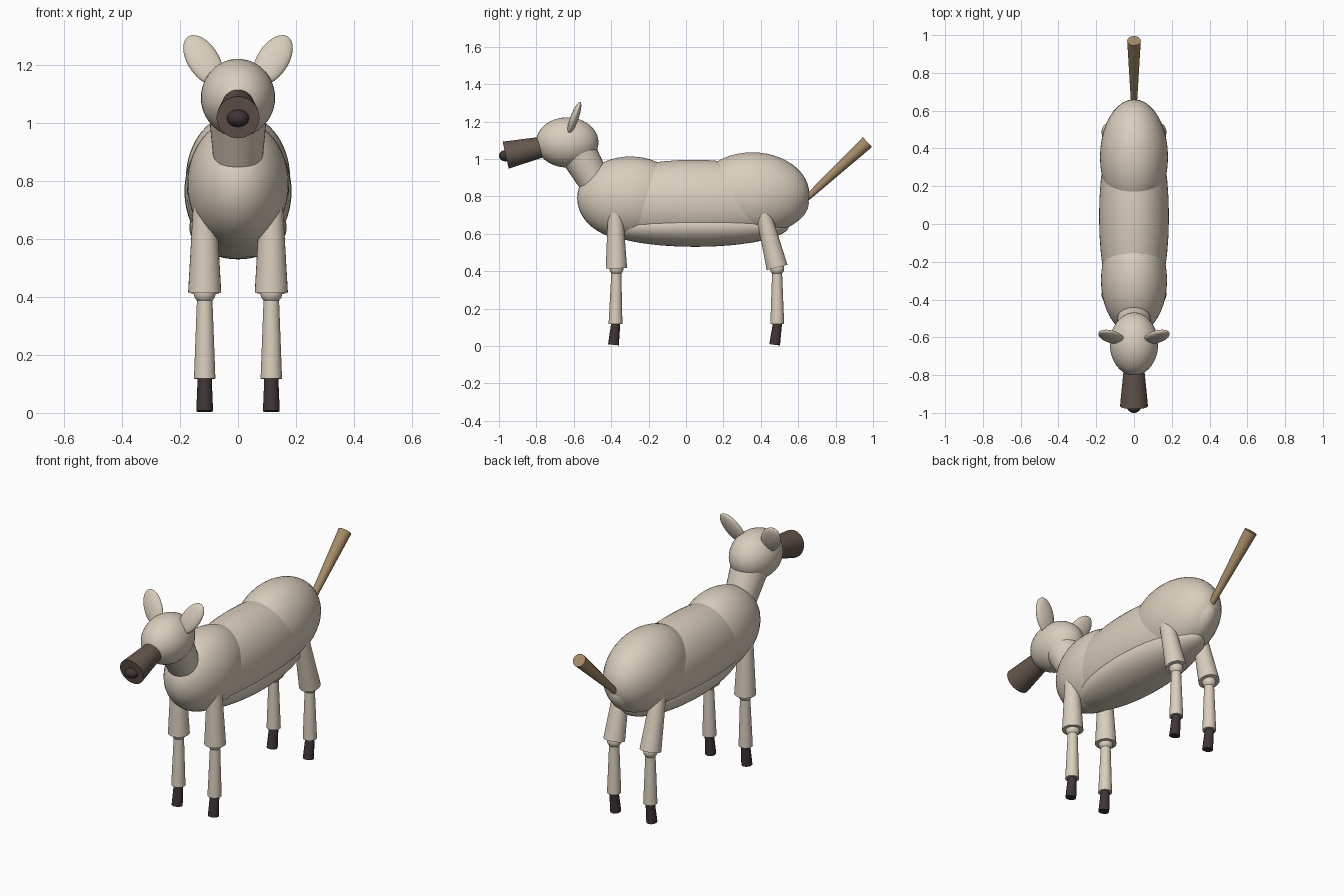
import bpy, math
from mathutils import Vector, Matrix

if "Cube" in bpy.data.objects:
    bpy.data.objects.remove(bpy.data.objects["Cube"])


def material(name, rgb):
    m = bpy.data.materials.new(name)
    m.diffuse_color = (*rgb, 1)
    m.use_nodes = True
    m.node_tree.nodes["Principled BSDF"].inputs["Base Color"].default_value = m.diffuse_color
    return m


COAT = material("coat", (0.70, 0.62, 0.51))
MUZZLE = material("muzzle", (0.13, 0.095, 0.075))
DARK = material("dark_horn", (0.05, 0.035, 0.035))
TAIL = material("tail", (0.38, 0.26, 0.14))


def finish(name, mat):
    ob = bpy.context.object
    ob.name = name
    ob.data.materials.append(mat)
    bpy.ops.object.shade_smooth_by_angle(angle=math.radians(40))
    return ob


def ellipsoid(name, center, radii, mat=COAT, rot=Matrix.Identity(4)):
    bpy.ops.mesh.primitive_uv_sphere_add(segments=40, ring_count=24, radius=1)
    ob = bpy.context.object
    ob.data.transform(Matrix.Translation(center) @ rot @ Matrix.Diagonal((*radii, 1)))
    return finish(name, mat)


def taper(name, p0, p1, r0, r1, mat=COAT):
    """Capped cone from p0 (radius r0) to p1 (radius r1)."""
    p0, p1 = Vector(p0), Vector(p1)
    d = p1 - p0
    bpy.ops.mesh.primitive_cone_add(vertices=32, radius1=r0, radius2=r1, depth=d.length)
    ob = bpy.context.object
    turn = d.to_track_quat('Z', 'Y').to_matrix().to_4x4()
    ob.data.transform(Matrix.Translation((p0 + p1) / 2) @ turn)
    return finish(name, mat)


# Torso
ellipsoid("barrel", (0, 0.04, 0.765), (0.185, 0.617, 0.23))
ellipsoid("belly", (0, 0.05, 0.64), (0.168, 0.5, 0.11))
ellipsoid("chest", (0, -0.297, 0.79), (0.175, 0.285, 0.223))
ellipsoid("rump", (0, 0.355, 0.81), (0.18, 0.305, 0.225))

# Neck, head, muzzle and nose
taper("neck", (0, -0.455, 0.82), (0, -0.575, 1.03), 0.08, 0.1)
ellipsoid("head", (0, -0.635, 1.088), (0.128, 0.167, 0.134))
taper("muzzle", (0, -0.72, 1.075), (0, -0.964, 1.02), 0.05, 0.074, MUZZLE)
ellipsoid("nose", (0, -0.965, 1.017), (0.038, 0.035, 0.03), DARK)

# Tail
taper("tail", (0, 0.64, 0.785), (0, 0.97, 1.09), 0.016, 0.036, TAIL)

# Leg joints as (y, z): hip, knee, ankle, toe
LEGS = {
    "front": ((-0.378, 0.75), (-0.372, 0.415), (-0.377, 0.118), (-0.388, 0.006)),
    "back": ((0.403, 0.75), (0.487, 0.42), (0.488, 0.118), (0.474, 0.006)),
}

for side, s in (("left", 1), ("right", -1)):
    # Ears splayed outward and tilted back
    rot = Matrix.Rotation(math.radians(-20), 4, 'X') @ Matrix.Rotation(math.radians(30 * s), 4, 'Y')
    ellipsoid(f"{side}_ear", (0.12 * s, -0.597, 1.218), (0.055, 0.022, 0.1), COAT, rot)
    # Legs
    for end, joints in LEGS.items():
        hip, knee, ankle, toe = [(0.115 * s, y, z) for y, z in joints]
        tag = f"{end}_{side}"
        taper(f"{tag}_upper_leg", hip, knee, 0.038, 0.057)
        ellipsoid(f"{tag}_knee", (knee[0], knee[1], 0.415), (0.038,) * 3)
        taper(f"{tag}_lower_leg", (knee[0], knee[1], 0.41), ankle, 0.026, 0.037)
        taper(f"{tag}_hoof", (ankle[0], ankle[1] + 0.002, ankle[2] + 0.01), toe, 0.024, 0.029, DARK)
